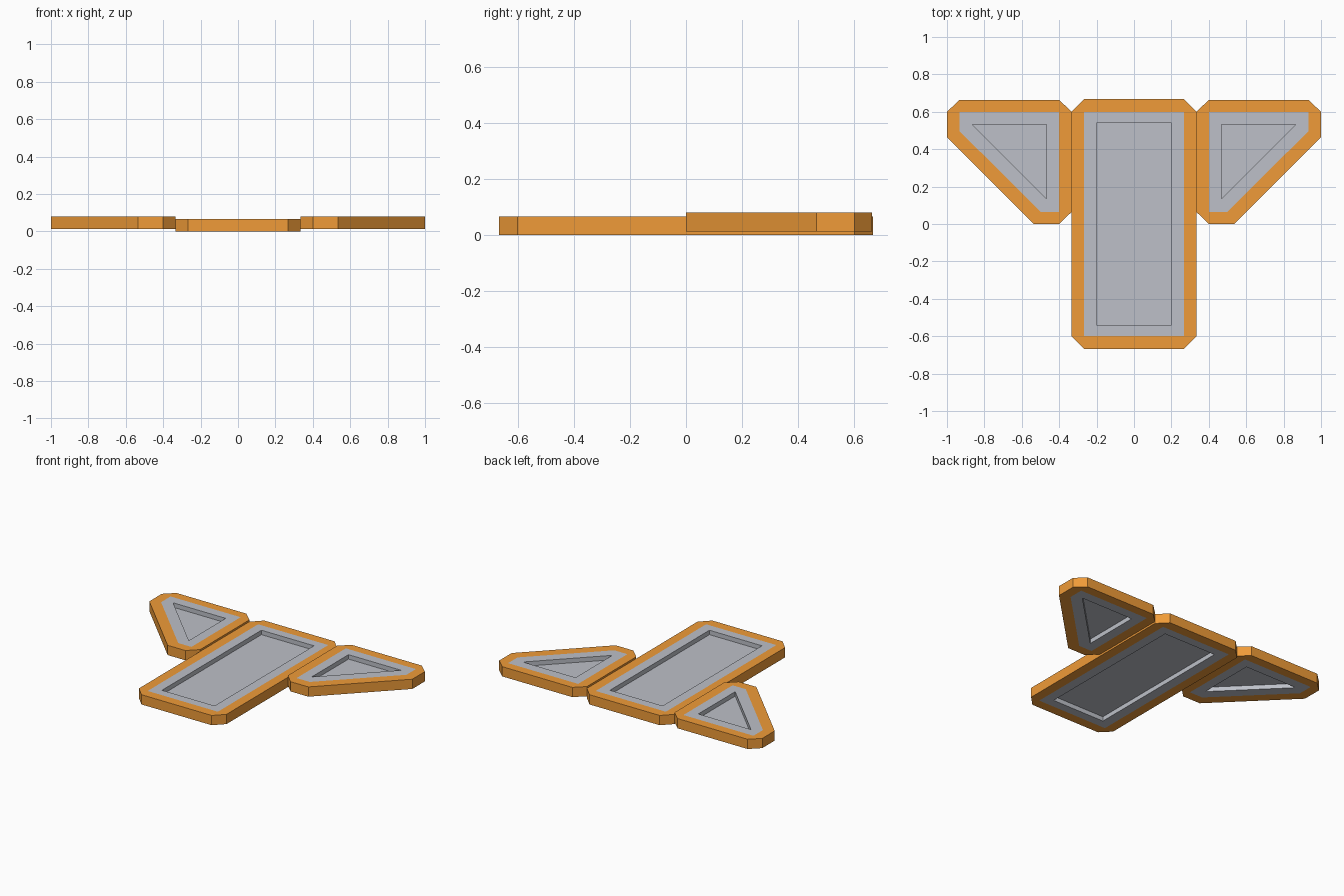
import bpy, bmesh

if "Cube" in bpy.data.objects:
    bpy.data.objects.remove(bpy.data.objects["Cube"])


def material(name, color):
    m = bpy.data.materials.new(name)
    m.diffuse_color = (*color, 1)
    m.use_nodes = True
    m.node_tree.nodes["Principled BSDF"].inputs["Base Color"].default_value = m.diffuse_color
    return m


ORANGE = material("orange_frame", (0.87, 0.33, 0.04))
GREY = material("grey_panel", (0.51, 0.53, 0.58))
THICK, FLOOR = 0.067, 0.006


def loop(bm, pts, z):
    vs = [bm.verts.new((x, y, z)) for x, y in pts]
    return vs, [bm.edges.new((vs[i - 1], vs[i])) for i in range(len(vs))]


def ring(bm, a, b, mat):
    # flat band between two nested outlines
    res = bmesh.ops.triangle_fill(bm, edges=a[1] + b[1], use_beauty=True)
    faces = [g for g in res["geom"] if isinstance(g, bmesh.types.BMFace)]
    for f in faces:
        f.material_index = mat


def wall(bm, a, b, mat):
    # vertical band between two matching outlines
    for i in range(len(a[0])):
        f = bm.faces.new((a[0][i - 1], a[0][i], b[0][i], b[0][i - 1]))
        f.material_index = mat


def framed_panel(name, outer, inner, recess, z0):
    bm = bmesh.new()
    mid = z0 + THICK / 2
    rims = []
    for z, s in ((z0, -1), (z0 + THICK, 1)):
        rim, lip, hole = (loop(bm, p, z) for p in (outer, inner, recess))
        floor = loop(bm, recess, mid + s * FLOOR / 2)
        ring(bm, rim, lip, 0)
        ring(bm, lip, hole, 1)
        wall(bm, hole, floor, 1)
        bm.faces.new(floor[0]).material_index = 1
        rims.append(rim)
    wall(bm, *rims, 0)
    bmesh.ops.recalc_face_normals(bm, faces=bm.faces)
    # merge the fill triangles into larger flat faces
    bmesh.ops.dissolve_limit(bm, angle_limit=0.01, verts=bm.verts,
                             edges=bm.edges, delimit={'MATERIAL'})
    me = bpy.data.meshes.new(name)
    bm.to_mesh(me)
    bm.free()
    me.materials.append(ORANGE)
    me.materials.append(GREY)
    ob = bpy.data.objects.new(name, me)
    bpy.context.collection.objects.link(ob)


def rect(x, y):
    return [(-x, -y), (x, -y), (x, y), (-x, y)]


# long centre body with clipped corners
body = [(-.267, -.667), (.267, -.667), (.333, -.6), (.333, .6),
        (.267, .667), (-.267, .667), (-.333, .6), (-.333, -.6)]
framed_panel("body", body, rect(.267, .6), rect(.2, .54), 0)

# triangular wings, slightly raised
wing = [(.333, .6), (.4, .663), (.933, .663), (1, .6),
        (1, .465), (.535, 0), (.4, 0), (.333, .065)]
lip = [(.4, .6), (.933, .6), (.933, .497), (.5, .065), (.4, .065)]
hole = [(.467, .533), (.867, .533), (.467, .133)]
for name, s in (("right_wing", 1), ("left_wing", -1)):
    framed_panel(name, *([(s * x, y) for x, y in p] for p in (wing, lip, hole)), 0.013)
